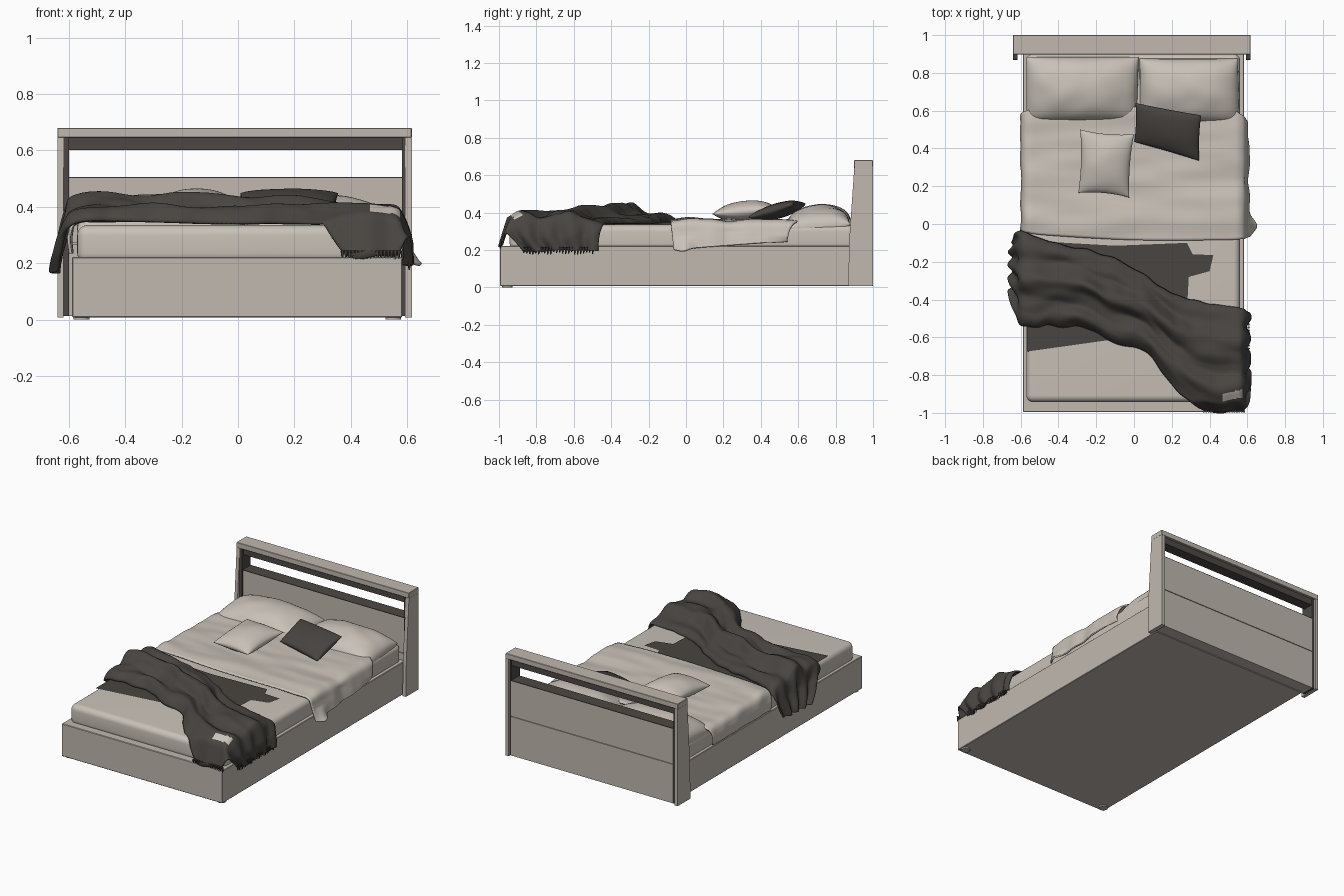
import bpy, bmesh, math, random
from mathutils import Vector, Matrix, noise

if "Cube" in bpy.data.objects:
    bpy.data.objects.remove(bpy.data.objects["Cube"])

random.seed(4)


def material(name, rgb):
    m = bpy.data.materials.new(name)
    m.diffuse_color = (*rgb, 1)
    m.use_nodes = True
    m.node_tree.nodes["Principled BSDF"].inputs["Base Color"].default_value = m.diffuse_color
    return m


WOOD = material("pale_wood", (0.535, 0.482, 0.43))
LINEN = material("pale_linen", (0.585, 0.537, 0.483))
DARK = material("dark_wool", (0.066, 0.059, 0.052))
TRIM = material("dark_trim", (0.074, 0.064, 0.056))


def finish(name, bm, mats, smooth=None):
    me = bpy.data.meshes.new(name)
    bm.normal_update()
    bm.to_mesh(me)
    bm.free()
    ob = bpy.data.objects.new(name, me)
    bpy.context.collection.objects.link(ob)
    for m in mats:
        me.materials.append(m)
    if smooth:
        bpy.ops.object.select_all(action='DESELECT')
        ob.select_set(True)
        bpy.context.view_layer.objects.active = ob
        bpy.ops.object.shade_smooth_by_angle(angle=math.radians(smooth))
    return ob


def box(name, x, y, z, mat, bevel=0, seg=1):
    bm = bmesh.new()
    size = Vector((x[1] - x[0], y[1] - y[0], z[1] - z[0]))
    mid = Vector((x[1] + x[0], y[1] + y[0], z[1] + z[0])) / 2
    bmesh.ops.create_cube(bm, size=1, matrix=Matrix.Translation(mid) @ Matrix.Diagonal((*size, 1)))
    if bevel:
        bmesh.ops.bevel(bm, geom=bm.edges[:], offset=bevel, segments=seg, profile=0.5, affect='EDGES')
    return finish(name, bm, [mat], 35 if seg > 1 else None)


def prism_x(name, profile, x0, x1, mat):
    """Extrude a (y, z) profile along x."""
    bm = bmesh.new()
    f = bm.faces.new([bm.verts.new((x0, y, z)) for y, z in profile])
    ext = bmesh.ops.extrude_face_region(bm, geom=[f])
    bmesh.ops.translate(bm, vec=(x1 - x0, 0, 0), verts=[v for v in ext["geom"] if isinstance(v, bmesh.types.BMVert)])
    bmesh.ops.recalc_face_normals(bm, faces=bm.faces[:])
    return finish(name, bm, [mat])


def plate(name, pts, z, mat):
    """Thin flat outline lying on the mattress."""
    bm = bmesh.new()
    f = bm.faces.new([bm.verts.new((x, y, z)) for x, y in pts])
    f.normal_update()
    if f.normal.z < 0:
        f.normal_flip()
    bmesh.ops.triangulate(bm, faces=bm.faces[:])
    return finish(name, bm, [mat])


def sheet(name, stations, nu, nv, fold, mats, thick, rule=None):
    """Cloth lofted across stations (x, z, y_back, y_front); fold() adds wrinkles."""
    bm, rows, n = bmesh.new(), [], len(stations)
    for i in range(nu + 1):
        t = i / nu * (n - 1)
        k = min(int(t), n - 2)
        t -= k
        p = [Vector(stations[max(0, min(n - 1, k + d))]) for d in (-1, 0, 1, 2)]
        x, z, yb, yf = 0.5 * (2 * p[1] + (p[2] - p[0]) * t + (2 * p[0] - 5 * p[1] + 4 * p[2] - p[3]) * t * t
                              + (3 * p[1] - p[0] - 3 * p[2] + p[3]) * t ** 3)
        row = []
        for j in range(nv + 1):
            v = j / nv
            co = Vector((x, yb + (yf - yb) * v, z))
            row.append(bm.verts.new(co + Vector(fold(co, i / nu, v))))
        rows.append(row)
    for i in range(nu):
        for j in range(nv):
            f = bm.faces.new((rows[i][j], rows[i][j + 1], rows[i + 1][j + 1], rows[i + 1][j]))
            if rule:
                f.material_index = rule(f.calc_center_median())
    ob = finish(name, bm, mats, 80)
    mod = ob.modifiers.new("thickness", 'SOLIDIFY')
    mod.thickness, mod.offset = thick, 0
    return ob


def pillow(name, corners, half, mat, pinch=0.0, power=0.4, n=28):
    """Stuffed cushion on four corners: back left, back right, front right, front left."""
    a, b, c, d = map(Vector, corners)
    up = (c - a).cross(b - d).normalized()
    up = up if up.z > 0 else -up
    bm = bmesh.new()
    for side in (1, -1):
        g = []
        for i in range(n + 1):
            for j in range(n + 1):
                u, v = -math.cos(math.pi * i / n), -math.cos(math.pi * j / n)
                h = half * max(0, (1 - u * u) * (1 - v * v)) ** power
                s = (u * (1 - pinch * (1 - v * v)) + 1) / 2
                t = (v * (1 - pinch * (1 - u * u)) + 1) / 2
                p = (d.lerp(c, s)).lerp(a.lerp(b, s), t)
                h *= 1 + 0.1 * noise.noise(p * 9)
                g.append(bm.verts.new(p + up * h * side))
        for i in range(n):
            for j in range(n):
                q = [g[i * (n + 1) + j], g[(i + 1) * (n + 1) + j], g[(i + 1) * (n + 1) + j + 1], g[i * (n + 1) + j + 1]]
                bm.faces.new(q if side > 0 else q[::-1])
    bmesh.ops.remove_doubles(bm, verts=bm.verts[:], dist=0.0002)
    return finish(name, bm, [mat], 60)


# Bed base and feet
box("bed_base", (-0.588, 0.582), (-0.995, 0.91), (0.008, 0.222), WOOD, 0.003)
for i, (x, y) in enumerate([(-0.555, -0.955), (0.55, -0.955)]):
    bm = bmesh.new()
    bmesh.ops.create_cone(bm, cap_ends=True, segments=20, radius1=0.028, radius2=0.028, depth=0.02,
                          matrix=Matrix.Translation((x, y, 0.01)))
    finish(f"foot_{i + 1}", bm, [WOOD], 35)

# Headboard: sloped posts, top rail, panels, dark lining of the slot
post = [(0.868, 0.008), (1.0, 0.008), (1.0, 0.646), (0.9, 0.646), (0.872, 0.24)]
prism_x("left_post", post, -0.64, -0.618, WOOD)
prism_x("right_post", post, 0.592, 0.616, WOOD)
box("top_rail", (-0.64, 0.616), (0.898, 1.0), (0.645, 0.68), WOOD, 0.002)
box("slot_upper_lining", (-0.618, 0.592), (0.915, 0.985), (0.602, 0.646), TRIM)
box("left_lining", (-0.619, -0.599), (0.898, 0.988), (0.012, 0.646), TRIM)
box("right_lining", (0.582, 0.593), (0.898, 0.988), (0.012, 0.646), TRIM)
box("upper_panel", (-0.6, 0.583), (0.905, 0.99), (0.272, 0.502), WOOD)
box("lower_panel", (-0.6, 0.583), (0.905, 0.99), (0.012, 0.268), WOOD)
box("panel_core", (-0.6, 0.583), (0.915, 0.984), (0.26, 0.28), WOOD)
box("slot_lower_lining", (-0.6, 0.583), (0.905, 0.99), (0.502, 0.506), TRIM)

# Mattress with the dark flat undersides of the throw lying on it
box("mattress", (-0.57, 0.562), (-0.943, 0.9), (0.2, 0.335), LINEN, 0.036, 6)
plate("throw_flat_back", [(-0.53, -0.09), (-0.1, -0.115), (0.28, -0.1), (0.31, -0.16), (0.42, -0.165), (0.40, -0.25),
                          (0.29, -0.28), (0.28, -0.46), (-0.5, -0.35)], 0.339, DARK)
plate("throw_flat_front", [(-0.565, -0.48), (-0.05, -0.54), (-0.1, -0.61), (-0.565, -0.675)], 0.339, DARK)


# Duvet
def duvet_fold(p, u, v):
    top = max(0, min(1, (p.z - 0.3) / 0.05))
    wrinkle = 0.010 * noise.noise(Vector((p.x * 3, p.y * 11, 1)))
    roll = 0.012 * math.exp(-((p.y - 0.03) / 0.07) ** 2)
    side = max(0, (u - 0.9) / 0.1)
    tip = 0.045 * side * math.exp(-((p.y + 0.01) / 0.045) ** 2)
    lift = 0.075 * side * max(0, p.y + 0.03) - 0.012 * side * math.exp(-((p.y + 0.02) / 0.04) ** 2)
    return ((1 - top) * wrinkle + tip - 0.03 * side * max(0, p.y - 0.4) * 5, 0, top * (wrinkle + roll) + lift)


sheet("duvet", [(-0.592, 0.235, 0.57, -0.03), (-0.595, 0.30, 0.58, -0.035), (-0.565, 0.35, 0.6, -0.045),
                (-0.45, 0.355, 0.62, -0.06), (0.0, 0.358, 0.62, -0.085), (0.45, 0.355, 0.62, -0.085),
                (0.565, 0.346, 0.58, -0.08), (0.592, 0.29, 0.55, -0.075), (0.605, 0.205, 0.54, -0.065)],
      90, 50, duvet_fold, [LINEN], 0.01)


# Throw blanket, bunched diagonally and hanging off both sides and the foot
def throw_fold(p, u, v):
    top = max(0, min(1, (p.z - 0.29) / 0.06))
    puff = math.sin(math.pi * min(1, max(0, v))) ** 0.6
    ridge = 0.048 + 0.026 * math.sin(v * 14 + u * 4) + 0.032 * noise.noise(Vector((p.x * 5, v * 7, 2)))
    ridge *= 1 - 0.45 * max(0, u - 0.55) / 0.45
    drop = max(0, -0.945 - p.y) * 2.4 if p.x > 0.12 else 0
    flap = 0.012 * math.sin(v * 26) + 0.012 * noise.noise(Vector((p.z * 8, v * 9, 5)))
    edge = 0.012 * noise.noise(Vector((p.x * 14, p.z * 9, v * 3)))
    sag = 0.02 * (1 - puff)
    return ((1 - top) * flap, edge, top * (puff * ridge - drop - sag) + (1 - top) * edge)


throw = [(-0.648, 0.17, -0.10, -0.38), (-0.635, 0.25, -0.06, -0.45), (-0.61, 0.335, -0.04, -0.52),
         (-0.56, 0.366, -0.05, -0.54), (-0.45, 0.37, -0.10, -0.535), (-0.25, 0.365, -0.14, -0.55),
         (-0.1, 0.36, -0.19, -0.63), (0.05, 0.36, -0.27, -0.66), (0.15, 0.36, -0.34, -0.78),
         (0.25, 0.36, -0.39, -0.90), (0.38, 0.36, -0.42, -0.99), (0.5, 0.355, -0.44, -0.99),
         (0.57, 0.345, -0.45, -0.985), (0.6, 0.28, -0.46, -0.94), (0.606, 0.195, -0.47, -0.87)]
sheet("throw_blanket", throw, 140, 70, throw_fold, [DARK, LINEN], 0.01,
      lambda c: int(0.47 < c.x < 0.57 and -0.925 < c.y + 0.2 * (0.52 - c.x) < -0.885))

# Fringe tassels at the hanging corner
bm = bmesh.new()
spots = [(0.37 + 0.0125 * i, -0.992, 0.235) for i in range(18)] + [(0.607, -0.5 - 0.016 * i, 0.205) for i in range(24)]
for x, y, z in spots:
    length = random.uniform(0.025, 0.04)
    bmesh.ops.create_cone(bm, cap_ends=True, segments=5, radius1=0.003, radius2=0.007, depth=length,
                          matrix=Matrix.Translation((x, y, z - length / 2 + 0.01)))
finish("throw_fringe", bm, [DARK])

# Pillows and cushions
pillow("left_pillow", [(-0.57, 0.885, 0.34), (0.025, 0.885, 0.34), (0.015, 0.545, 0.315), (-0.57, 0.545, 0.315)],
       0.118, LINEN, 0, 0.42)
pillow("right_pillow", [(0.03, 0.875, 0.34), (0.55, 0.875, 0.34), (0.56, 0.535, 0.31), (0.03, 0.54, 0.31)],
       0.116, LINEN, 0, 0.42)
pillow("light_cushion", [(-0.285, 0.5, 0.42), (0.0, 0.475, 0.42), (-0.025, 0.14, 0.392), (-0.295, 0.165, 0.392)],
       0.056, LINEN, 0.07, 0.5)
pillow("dark_cushion", [(0.008, 0.64, 0.447), (0.355, 0.575, 0.447), (0.345, 0.335, 0.375), (0.002, 0.435, 0.375)],
       0.04, DARK, 0.03, 0.4)
